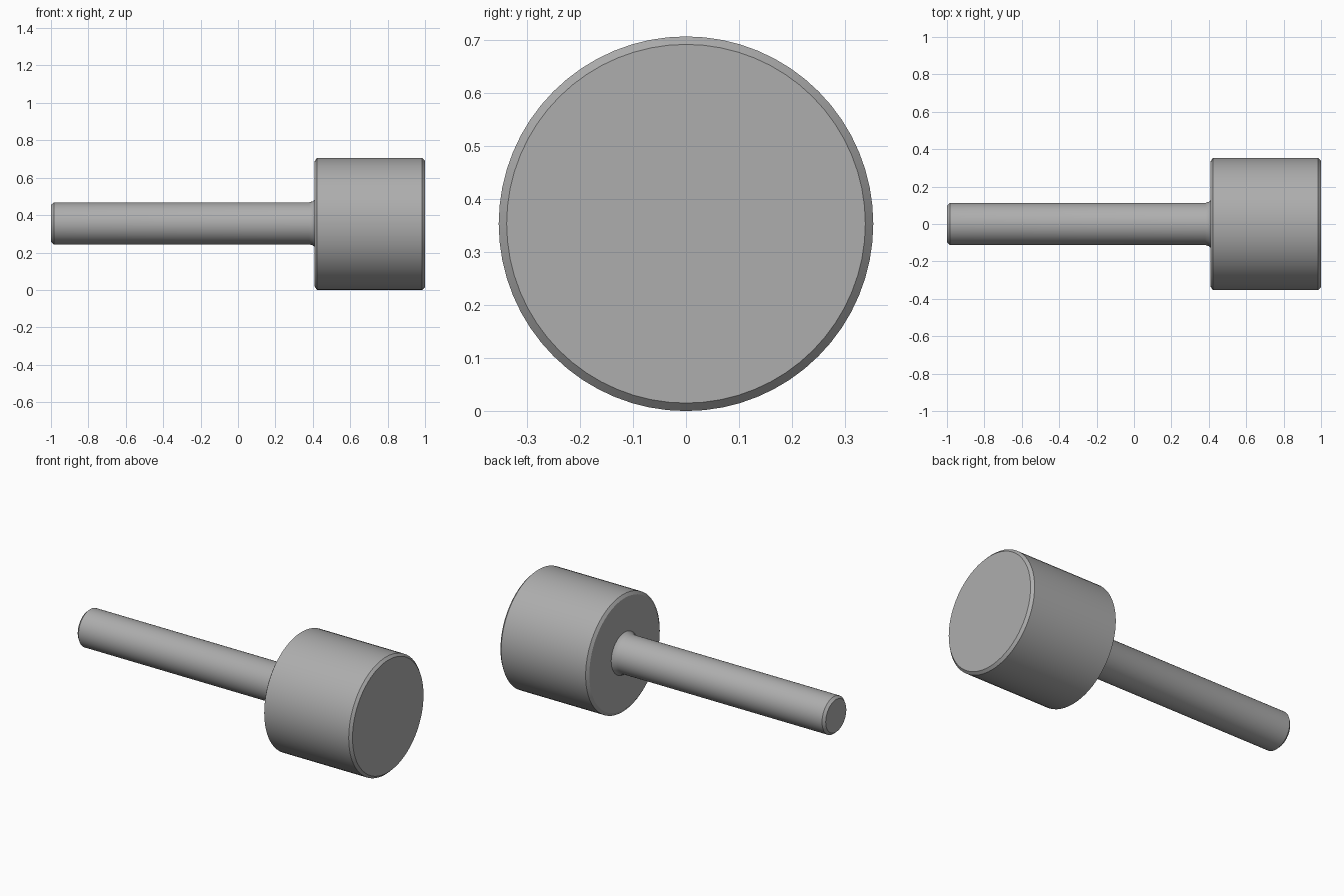
import bpy
import bmesh
from math import radians
from mathutils import Matrix, Vector

cube = bpy.data.objects.get("Cube")
if cube:
    bpy.data.objects.remove(cube, do_unlink=True)

GREY = (0.42, 0.42, 0.42, 1.0)
AXIS_Z = 0.353

grey = bpy.data.materials.new("plain grey")
grey.use_nodes = True
grey.diffuse_color = GREY
grey.node_tree.nodes["Principled BSDF"].inputs["Base Color"].default_value = GREY


def turned_part(name, profile, sides, z=AXIS_Z):
    """Spin an (x, radius) profile around the long axis, closing both ends."""
    bm = bmesh.new()
    rings = []
    for x, radius in profile:
        ring = []
        for i in range(sides):
            turn = Matrix.Rotation(radians(360 * i / sides), 3, "X")
            ring.append(bm.verts.new(turn @ Vector((x, 0, radius))))
        rings.append(ring)
    for a, b in zip(rings, rings[1:]):
        for i in range(sides):
            j = (i + 1) % sides
            bm.faces.new((a[i], a[j], b[j], b[i]))
    bm.faces.new(rings[0])
    bm.faces.new(rings[-1])
    bmesh.ops.recalc_face_normals(bm, faces=bm.faces)
    mesh = bpy.data.meshes.new(name)
    bm.to_mesh(mesh)
    bm.free()
    mesh.materials.append(grey)
    obj = bpy.data.objects.new(name, mesh)
    obj.location.z = z
    bpy.context.collection.objects.link(obj)
    bpy.ops.object.select_all(action="DESELECT")
    obj.select_set(True)
    bpy.context.view_layer.objects.active = obj
    bpy.ops.object.shade_smooth_by_angle(angle=radians(30))
    return obj


# Wide cylindrical head with slightly worn rims
turned_part("head", [(0.41, 0.335), (0.422, 0.353), (0.985, 0.353), (1.0, 0.338)], 64)

# Slim handle, softened at the free end and flared where it enters the head
turned_part("handle", [(-1.0, 0.098), (-0.985, 0.112), (0.38, 0.112),
                       (0.40, 0.118), (0.42, 0.135)], 48, AXIS_Z + 0.003)
